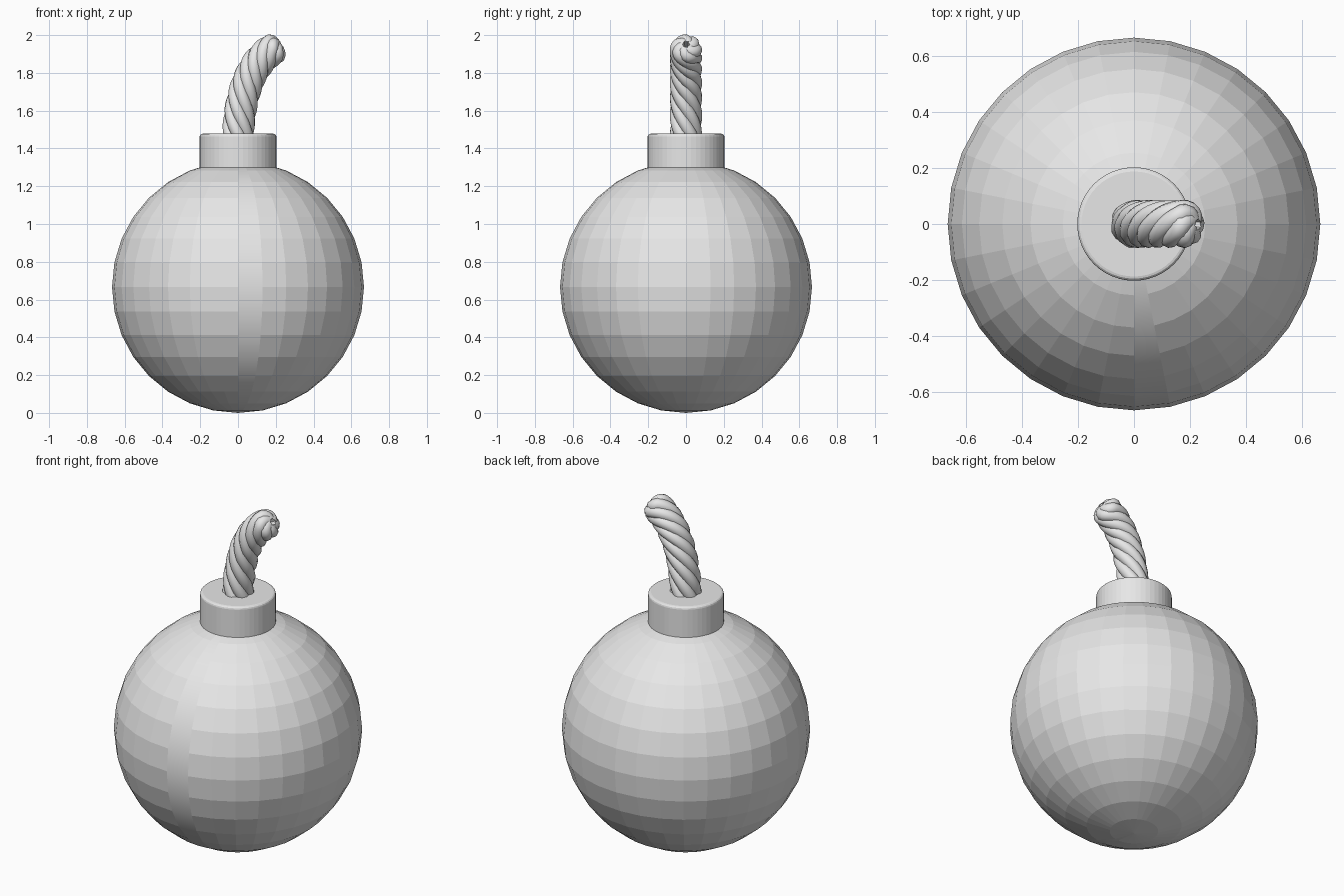
import bpy
import math
from mathutils import Vector

default = bpy.data.objects.get("Cube")
if default:
    bpy.data.objects.remove(default, do_unlink=True)

# One plain grey for every part
grey = bpy.data.materials.new("plain grey")
grey.use_nodes = True
grey.diffuse_color = (0.8, 0.8, 0.8, 1)
grey.node_tree.nodes["Principled BSDF"].inputs["Base Color"].default_value = (0.8, 0.8, 0.8, 1)


def finish(obj, name):
    obj.name = name
    obj.data.materials.append(grey)
    return obj


# Round body: faceted ball with one smooth column at the front
R = 0.667
bpy.ops.mesh.primitive_uv_sphere_add(segments=32, ring_count=16, radius=R, location=(0, 0, R))
body = finish(bpy.context.object, "body")
for face in body.data.polygons:
    angle = math.atan2(face.center.x, -face.center.y)
    face.use_smooth = 0 < angle < math.tau / 32

# Neck: short cylinder with a softened rim
bpy.ops.mesh.primitive_cylinder_add(vertices=48, radius=0.203, depth=0.26, location=(0, 0, 1.348))
neck = finish(bpy.context.object, "neck")
rim = neck.modifiers.new("rim", "BEVEL")
rim.width = 0.015
rim.segments = 3
rim.limit_method = "ANGLE"

# Fuse: strands wound round a bent centre line
A, B, C, D = (Vector(p) for p in ((0, 0, 1.42), (0, 0, 1.66), (0.06, 0, 1.85), (0.185, 0, 1.925)))
STRANDS, STEPS, CAP = 6, 36, 5
WIND, THICK = 0.052, 0.034
TURNS = 1.1


def axis(t):
    """Point and direction on the centre line."""
    s = 1 - t
    point = A * s**3 + B * 3 * s * s * t + C * 3 * s * t * t + D * t**3
    along = (B - A) * s * s + (C - B) * 2 * s * t + (D - C) * t * t
    return point, along.normalized()


def strand_points(start):
    points = []
    side = Vector((0, 1, 0))
    for i in range(STEPS + CAP + 1):
        t = min(i / STEPS, 1)
        point, along = axis(t)
        # Past the end, the strands fold in to close the tip
        fold = max(0, i - STEPS) / CAP * math.pi / 2
        wind = WIND * (0.3 + 0.7 * math.cos(fold))
        turn = start - math.tau * TURNS * i / STEPS
        across = side.cross(along)
        offset = across * math.cos(turn) + side * math.sin(turn)
        points.append(point + offset * wind + along * 0.02 * math.sin(fold))
    return points


curve = bpy.data.curves.new("fuse", "CURVE")
curve.dimensions = "3D"
curve.bevel_depth = THICK
curve.bevel_resolution = 3
curve.use_fill_caps = True
for k in range(STRANDS):
    points = strand_points(math.tau * k / STRANDS)
    spline = curve.splines.new("POLY")
    spline.points.add(len(points) - 1)
    spline.use_smooth = True
    for vertex, p in zip(spline.points, points):
        vertex.co = (*p, 1)
fuse = bpy.data.objects.new("fuse", curve)
bpy.context.collection.objects.link(fuse)
finish(fuse, "fuse")

bpy.ops.object.select_all(action="DESELECT")
fuse.select_set(True)
bpy.context.view_layer.objects.active = fuse
bpy.ops.object.convert(target="MESH")
bpy.ops.object.shade_smooth_by_angle(angle=math.radians(40))
